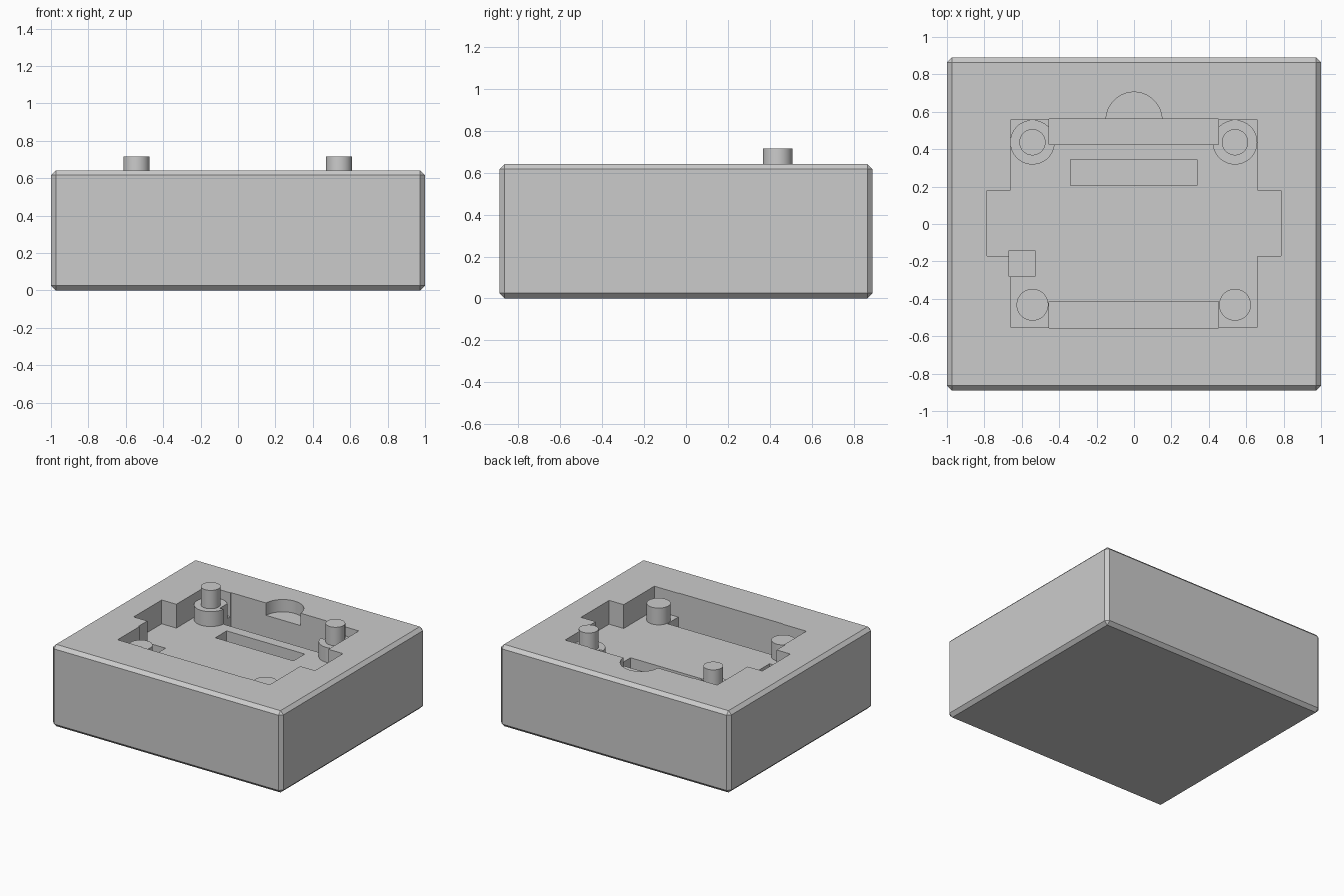
import bpy
import bmesh
import math

old = bpy.data.objects.get("Cube")
if old:
    bpy.data.objects.remove(old, do_unlink=True)

grey = bpy.data.materials.new("light grey")
grey.use_nodes = True
grey.diffuse_color = (0.6, 0.6, 0.6, 1)
grey.node_tree.nodes["Principled BSDF"].inputs["Base Color"].default_value = grey.diffuse_color

TOP, FLOOR, DEEP, ABOVE = 0.642, 0.455, 0.3, 0.9


def rect(x0, x1, y0, y1):
    return [(x0, y0), (x1, y0), (x1, y1), (x0, y1)]


def circle(x, y, r, n=64):
    return [(x + r * math.cos(math.tau * i / n), y + r * math.sin(math.tau * i / n))
            for i in range(n)]


def prism(name, outline, z0, z1, chamfer=0, edges="all"):
    """Extrude a counter-clockwise outline upward, optionally chamfering edges."""
    bm = bmesh.new()
    low = [bm.verts.new((x, y, z0)) for x, y in outline]
    high = [bm.verts.new((x, y, z1)) for x, y in outline]
    bm.faces.new(low[::-1])
    bm.faces.new(high)
    for i in range(len(low)):
        j = (i + 1) % len(low)
        bm.faces.new((low[i], low[j], high[j], high[i]))
    if chamfer:
        picked = [e for e in bm.edges
                  if edges == "all" or all(v.co.z > z1 - 1e-5 for v in e.verts)]
        bmesh.ops.bevel(bm, geom=picked, offset=chamfer, segments=1,
                        affect='EDGES', profile=0.5)
    bmesh.ops.recalc_face_normals(bm, faces=bm.faces)
    mesh = bpy.data.meshes.new(name)
    bm.to_mesh(mesh)
    bm.free()
    mesh.materials.append(grey)
    obj = bpy.data.objects.new(name, mesh)
    bpy.context.collection.objects.link(obj)
    return obj


def cut(obj, outline, z0):
    """Cut an outline out of an object from above, down to z0."""
    cutter = prism("cutter", outline, z0, ABOVE)
    cutter.hide_render = True
    mod = obj.modifiers.new("cut", 'BOOLEAN')
    mod.operation, mod.solver, mod.object = 'DIFFERENCE', 'EXACT', cutter
    graph = bpy.context.evaluated_depsgraph_get()
    mesh = bpy.data.meshes.new_from_object(obj.evaluated_get(graph))
    obj.modifiers.clear()
    obj.data = mesh
    bpy.data.objects.remove(cutter, do_unlink=True)


# Chamfered block
body = prism("base_block", rect(-1, 1, -0.89, 0.89), 0, TOP, chamfer=0.026)
parts = [body]

# Board pocket with a tab recess on each side
half = [(0.66, -0.55), (0.66, -0.17), (0.787, -0.17),
        (0.787, 0.178), (0.66, 0.178), (0.66, 0.556)]
cut(body, half + [(-x, y) for x, y in reversed(half)], FLOOR)

# Finger notch, pin channels, centre slot and small corner well
cut(body, circle(0, 0.555, 0.15), 0.545)
back_channel = rect(-0.455, 0.452, 0.425, 0.562)
front_channel = rect(-0.455, 0.452, -0.555, -0.415)
for outline in (back_channel, front_channel, rect(-0.34, 0.338, 0.205, 0.345),
                rect(-0.668, -0.53, -0.28, -0.142)):
    cut(body, outline, DEEP)

# Supports: rear bosses carry locating pins, front posts are plain
for side, x in (("left", 0.54), ("right", -0.543)):
    boss = prism("rear_boss_" + side, circle(x, 0.437, 0.119), FLOOR - 0.01, 0.572)
    cut(boss, back_channel, DEEP)
    pin = prism("locating_pin_" + side, circle(x, 0.437, 0.07), 0.56, 0.716,
                chamfer=0.016, edges="top")
    post = prism("front_post_" + side, circle(x, -0.432, 0.085), FLOOR - 0.01, 0.587)
    parts += [boss, pin, post]

# Smooth the round walls and keep the edges sharp
bpy.ops.object.select_all(action='DESELECT')
for obj in parts:
    obj.select_set(True)
bpy.context.view_layer.objects.active = body
bpy.ops.object.shade_smooth_by_angle(angle=math.radians(25))
